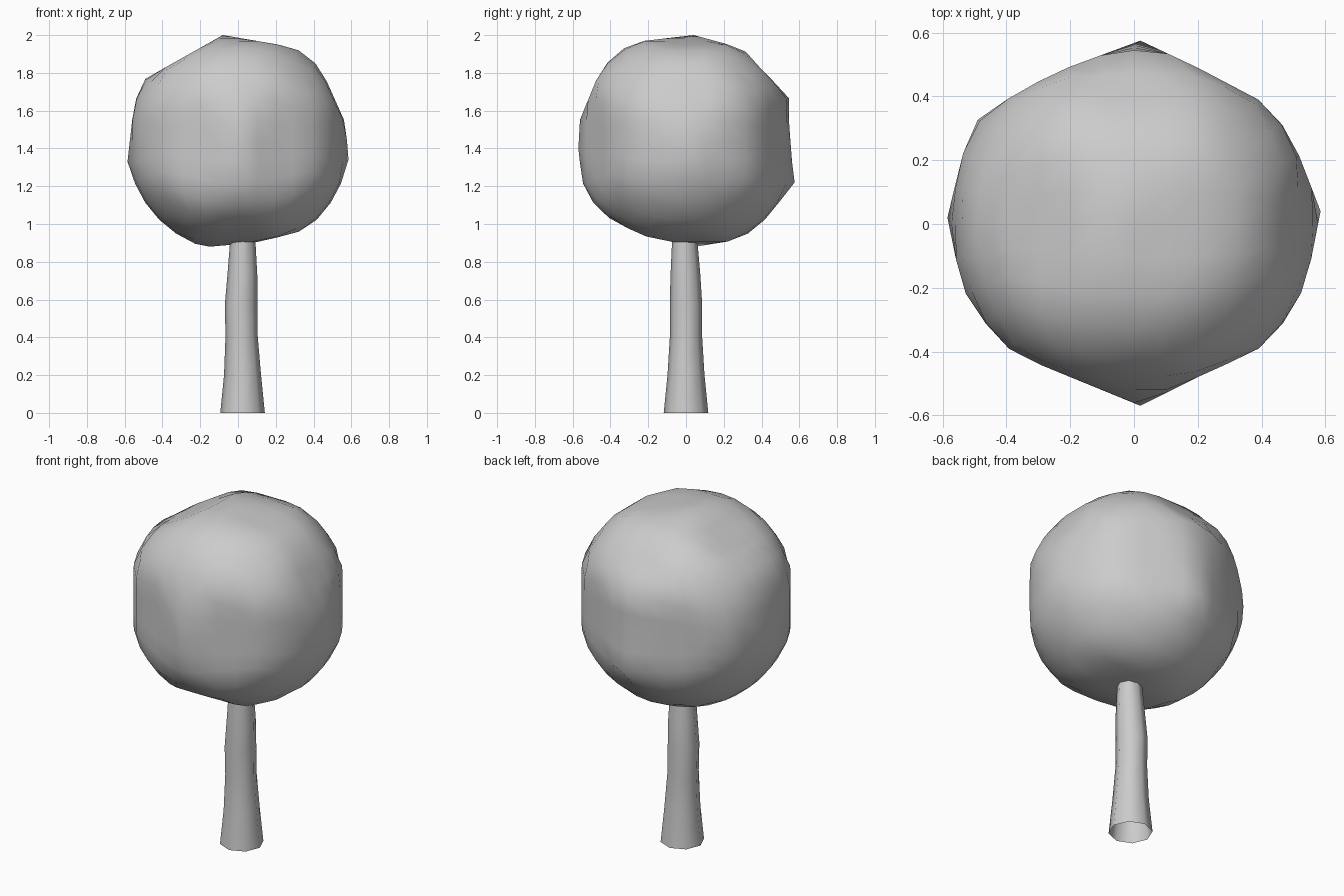
import bpy, bmesh, math
from mathutils import Vector

if "Cube" in bpy.data.objects:
    bpy.data.objects.remove(bpy.data.objects["Cube"])

CENTRE = Vector((0, 0, 1.44))
# Crown outlines seen from the front (x,z), right (y,z) and top (x,y)
FRONT = [(-.08, 2), (-.49, 1.77), (-.55, 1.64), (-.585, 1.33), (-.54, 1.15), (-.45, 1.02),
         (-.38, .93), (-.3, .89), (-.15, .88), (.08, .9), (.3, .95), (.44, 1.01),
         (.56, 1.17), (.585, 1.34), (.575, 1.52), (.45, 1.8), (.37, 1.9), (.27, 1.94)]
RIGHT = [(.04, 2), (-.26, 1.965), (-.37, 1.91), (-.46, 1.8), (-.57, 1.53), (-.575, 1.25),
         (-.53, 1.1), (-.24, .94), (.05, .88), (.3, .92), (.38, .98), (.5, 1.1),
         (.57, 1.22), (.545, 1.54), (.545, 1.67), (.39, 1.83), (.3, 1.93)]
TOP = [(.02, .575), (.2, .49), (.39, .39), (.46, .32), (.52, .21), (.585, .04), (.54, -.19),
       (.45, -.34), (.38, -.4), (.22, -.47), (.02, -.57), (-.2, -.48), (-.37, -.41),
       (-.44, -.35), (-.54, -.2), (-.585, .02), (-.54, .21), (-.5, .32), (-.4, .39), (-.25, .475)]


def exit_distance(outline, a, b, d):
    """Distance along d at which its projection leaves the outline."""
    u = Vector((d[a], d[b]))
    if u.length < 1e-4:
        return 9
    pts = [Vector((p[0] - CENTRE[a], p[1] - CENTRE[b])) for p in outline]
    for p, q in zip(pts, pts[1:] + pts[:1]):
        e = q - p
        det = u.x * e.y - u.y * e.x
        if abs(det) < 1e-9:
            continue
        t = (p.x * e.y - p.y * e.x) / det
        s = (p.x * u.y - p.y * u.x) / det
        if t > 0 and -1e-6 <= s <= 1 + 1e-6:
            return t
    return 9


def finish(name, bm, angle):
    bmesh.ops.recalc_face_normals(bm, faces=bm.faces)
    me = bpy.data.meshes.new(name)
    bm.to_mesh(me)
    bm.free()
    ob = bpy.data.objects.new(name, me)
    bpy.context.collection.objects.link(ob)
    bpy.ops.object.select_all(action='DESELECT')
    ob.select_set(True)
    bpy.context.view_layer.objects.active = ob
    bpy.ops.object.shade_smooth_by_angle(angle=math.radians(angle))


# Crown: gridded cube pushed out to the lumpy ball outline
bm = bmesh.new()
bmesh.ops.create_cube(bm, size=2)
bmesh.ops.subdivide_edges(bm, edges=bm.edges[:], cuts=7, use_grid_fill=True)
for v in bm.verts:
    d = Vector([math.tan(c * math.pi / 4) for c in v.co]).normalized()
    r = min(.59, exit_distance(FRONT, 0, 2, d), exit_distance(RIGHT, 1, 2, d),
            exit_distance(TOP, 0, 1, d))
    v.co = CENTRE + d * r
# Pull the nearest vertices to the outermost peaks and corners
for peak in [(-.08, .04, 2), (-.15, .05, .88), (.585, .04, 1.34), (-.585, .02, 1.33),
             (.02, -.57, 1.4), (.02, .575, 1.22)]:
    p = Vector(peak)
    min(bm.verts, key=lambda v: (v.co - p).length).co = p
finish("crown", bm, 60)

# Trunk: open, slightly bent eight-sided tube (z, x centre, y centre, radius)
bm = bmesh.new()
rings = []
for z, x, y, r in [(0, .024, 0, .118), (.2, .024, 0, .098), (.41, .019, 0, .085),
                   (.57, .016, 0, .086), (.73, .023, -.003, .079), (.97, .026, -.008, .063)]:
    rings.append([bm.verts.new((x + r * math.cos(i * math.pi / 4),
                                y + r * math.sin(i * math.pi / 4), z)) for i in range(8)])
for lo, hi in zip(rings, rings[1:]):
    for i in range(8):
        j = (i + 1) % 8
        bm.faces.new((lo[i], lo[j], hi[j], hi[i]))
finish("trunk", bm, 60)
